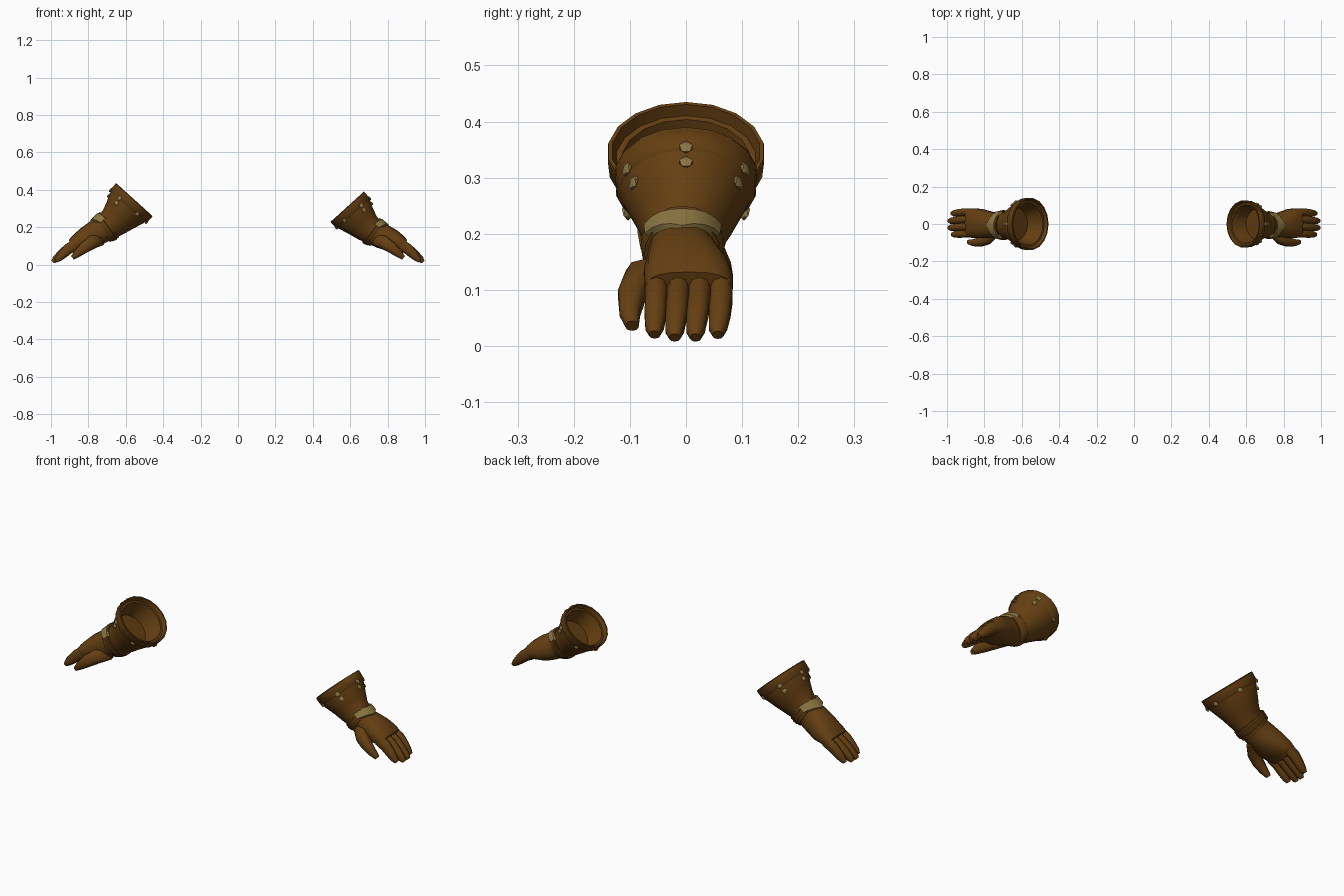
import bpy, bmesh
from math import sin, cos, pi, copysign
from mathutils import Vector

cube = bpy.data.objects.get("Cube")
if cube:
    bpy.data.objects.remove(cube)


def material(name, rgb):
    m = bpy.data.materials.new(name)
    m.use_nodes = True
    m.diffuse_color = (*rgb, 1)
    m.node_tree.nodes["Principled BSDF"].inputs["Base Color"].default_value = (*rgb, 1)
    return m


LEATHER = material("brown leather", (0.13, 0.05, 0.006))
METAL = material("tan metal", (0.26, 0.18, 0.055))


def finish(bm, name, mats, angle=50):
    bmesh.ops.recalc_face_normals(bm, faces=bm.faces)
    mesh = bpy.data.meshes.new(name)
    bm.to_mesh(mesh)
    bm.free()
    for m in mats:
        mesh.materials.append(m)
    ob = bpy.data.objects.new(name, mesh)
    bpy.context.collection.objects.link(ob)
    bpy.ops.object.select_all(action='DESELECT')
    ob.select_set(True)
    bpy.context.view_layer.objects.active = ob
    bpy.ops.object.shade_smooth_by_angle(angle=angle * pi / 180)
    return ob


def point(st, t, side, grow=1.0):
    """Point on a cross-section given by its upper edge, lower edge, y centre and half width."""
    top, bottom, yc, ry, power = st
    mid, half = (top + bottom) / 2, (top - bottom) / 2
    c, s = (copysign(abs(f(t)) ** power, f(t)) for f in (cos, sin))
    p = mid + half * c * grow
    return Vector((side * p.x, yc + ry * s * grow, p.y))


def loft(name, stations, side, sides=18, grows=None, caps=(True, True), mats=(LEATHER,), rule=None):
    bm = bmesh.new()
    grows = grows or [1] * len(stations)
    rings = [[bm.verts.new(point(st, 2 * pi * i / sides, side, g)) for i in range(sides)]
             for st, g in zip(stations, grows)]
    for a, b in zip(rings, rings[1:]):
        for i in range(sides):
            j = (i + 1) % sides
            f = bm.faces.new((a[i], a[j], b[j], b[i]))
            f.material_index = rule(i, sides) if rule else 0
    for use, ring in zip(caps, (rings[0], rings[-1])):
        if use:
            bm.faces.new(ring)
    return finish(bm, name, mats)


def station(top, bottom, yc, ry, power=1.0):
    return Vector(top), Vector(bottom), yc, ry, power


def mix(a, b, f):
    return tuple(p + (q - p) * f for p, q in zip(a, b))


def tube(name, path, side, power=0.85, sides=10):
    """Finger: path of (distance, y, z, half width, half thickness)."""
    sts = []
    for i, (u, y, z, w, h) in enumerate(path):
        a, b = path[max(i - 1, 0)], path[min(i + 1, len(path) - 1)]
        d = Vector((b[0] - a[0], b[2] - a[2])).normalized()
        n, c = Vector((-d.y, d.x)) * h, Vector((u, z))
        sts.append((c + n, c - n, y, w, power))
    return loft(name, sts, side, sides)


def glove(label, side, small):
    # Cross-sections from the cuff rim to the knuckles; 'small' tightens the cuff
    base = [
        (station((.65, .435), (.457, .26), 0, .14), 1),
        (station((.678, .40), (.487, .232), 0, .134), 1),
        (station((.702, .335), (.565, .19), 0, .10), .85),
        (station((.72, .295), (.615, .162), -.004, .079), .8),
        (station((.75, .255), (.67, .137), -.008, .064), .7),
        (station((.79, .232), (.725, .108), -.004, .069, .9), .5),
        (station((.845, .192), (.785, .082), .002, .079, .85), .2),
        (station((.885, .155), (.84, .075), .005, .08, .8), 0),
        (station((.905, .132), (.872, .07), .005, .077, .75), 0),
    ]
    st = []
    for (top, bottom, yc, ry, power), w in base:
        k = small * w
        mid, half = (top + bottom) / 2 + Vector((.03, -.038)) * k, (top - bottom) / 2 * (1 - .08 * k)
        st.append((mid + half, mid - half, yc, ry * (1 - .1 * k), power))

    # Hand and flared gauntlet, hollow at the cuff
    well = mix(st[1], st[2], .9)
    lip = mix(st[0], st[1], .5)
    loft(label + "_gauntlet", [well, lip, lip, st[0]] + st, side,
         grows=[.84, .84, .92, .95] + [1] * len(st))

    # Raised band along the cuff rim
    band_end = mix(st[1], st[2], .1)
    loft(label + "_rim_band", [st[0], mix(st[0], st[1], .1), st[1], band_end], side,
         grows=[.97, 1.015, 1.03, 1.0], caps=(False, False))

    # Wrist strap with a metal clasp over the back of the hand
    s0, s1 = mix(st[3], st[4], .45), mix(st[4], st[5], .35)
    loft(label + "_wrist_strap", [s0, s0, s1, s1], side, 20, [.95, 1.09, 1.1, .95], (False, False))

    # Pointed clasp plate
    bm = bmesh.new()
    rows = []
    for i in range(9):
        t = (i - 4) / 4
        lo, hi = .3 - .45 * abs(t), .85 + .9 * (1 - abs(t))
        rows.append([bm.verts.new(point(mix(s0, s1, f), t * 1.1, side, g))
                     for f, g in ((lo, 1.02), (lo + .1, 1.16), (hi - .1, 1.2), (hi, 1.02))])
    for a, b in zip(rows, rows[1:]):
        for i in range(3):
            bm.faces.new((a[i], a[i + 1], b[i + 1], b[i]))
    finish(bm, label + "_clasp", [METAL], 25)

    # Strap end hanging under the wrist
    loft(label + "_strap_keeper", [mix(s0, s1, f) for f in (.1, .3, .7, .9)], side, 20,
         [1.0, 1.15, 1.15, 1.0], (False, False))

    # Rivets around the cuff
    bm = bmesh.new()
    for f in (.04, .5):
        for i in range(6):
            if f > .1 and i in (2, 3, 4):
                continue
            t = i * pi / 3
            where = mix(st[1], st[2], f)
            p = point(where, t, side, 1.02)
            out = (p - point(where, t, side, 0)).normalized()
            made = bmesh.ops.create_icosphere(bm, subdivisions=1, radius=.014)["verts"]
            for v in made:
                v.co -= out * v.co.dot(out) * .5
                v.co += p
    finish(bm, label + "_rivets", [METAL])

    # Four fingers
    for name, y0, y1, reach in (("index", -.053, -.056, -.018), ("middle", -.014, -.02, 0),
                                ("ring", .024, .017, 0), ("little", .063, .057, -.016)):
        tube(f"{label}_{name}_finger", [
            (.865, y0, .108, .02, .03), (.905, y0, .086, .021, .029),
            (.945 + reach * .5, (y0 + y1) / 2, .056, .02, .024),
            (.977 + reach, y1, .028 - reach * .3, .017, .018),
            (.99 + reach, y1, .015 - reach * .3, .010, .010)], side)

    # Thumb along the front edge
    tube(label + "_thumb", [
        (.725, -.035, .135, .026, .03), (.775, -.075, .122, .034, .036),
        (.82, -.096, .092, .026, .03), (.86, -.1, .059, .019, .021),
        (.885, -.096, .036, .012, .012)], side)


glove("left", 1, 1)
glove("right", -1, 0)
